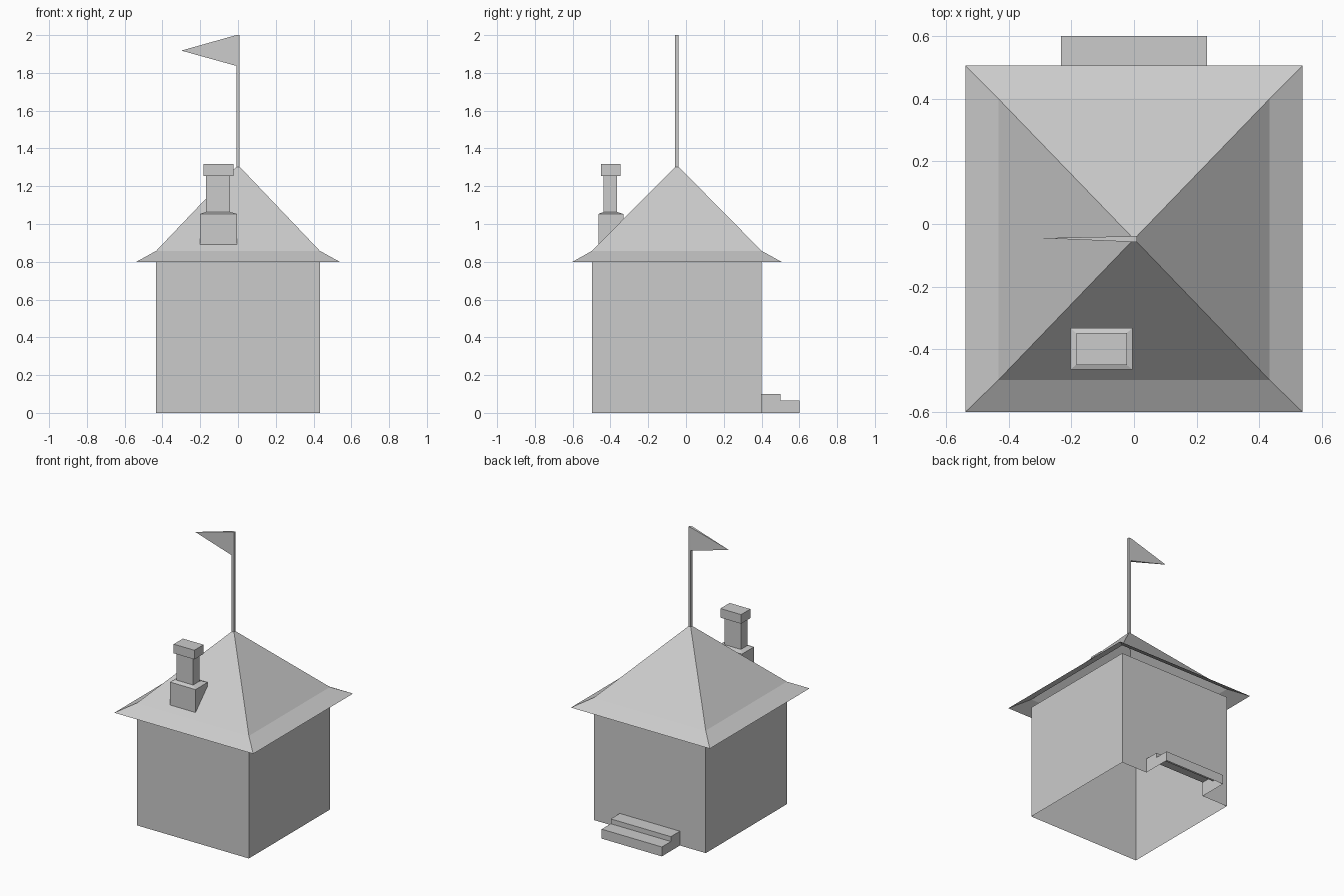
import bpy

if "Cube" in bpy.data.objects:
    bpy.data.objects.remove(bpy.data.objects["Cube"])


def add_mesh(name, verts, faces):
    mesh = bpy.data.meshes.new(name)
    mesh.from_pydata(verts, [], faces)
    mesh.update()
    obj = bpy.data.objects.new(name, mesh)
    bpy.context.collection.objects.link(obj)
    return obj


def ring(x0, x1, y0, y1, z_front, z_back=None):
    """Rectangle seen from above, optionally tilted front to back."""
    zb = z_front if z_back is None else z_back
    return [(x0, y0, z_front), (x1, y0, z_front), (x1, y1, zb), (x0, y1, zb)]


def loft(name, rings, bottom=False, top=False):
    """Skin four-sided rings from the lowest to the highest."""
    verts = [p for r in rings for p in r]
    faces = []
    for k in range(len(rings) - 1):
        a, b = 4 * k, 4 * k + 4
        for i in range(4):
            j = (i + 1) % 4
            faces.append((a + i, a + j, b + j, b + i))
    if bottom:
        faces.append((3, 2, 1, 0))
    if top:
        n = len(verts)
        faces.append((n - 4, n - 3, n - 2, n - 1))
    return add_mesh(name, verts, faces)


W = 0.433                    # half width of the house
FRONT, BACK = -0.498, 0.40   # wall planes
EAVE = 0.80
SX = 0.233                   # half width of the steps
PX, PY, PR = 0.0, -0.048, 0.009   # flagpole centre and half thickness

# Walls: open top and bottom, back wall notched behind the steps
base = ring(-W, W, FRONT, BACK, 0) + ring(-W, W, FRONT, BACK, EAVE)
notch = [(SX, BACK, 0), (SX, BACK, 0.10), (-SX, BACK, 0.10), (-SX, BACK, 0)]
add_mesh("walls", base + notch, [
    (0, 1, 5, 4),
    (1, 2, 6, 5),
    (3, 0, 4, 7),
    (2, 8, 9, 10, 11, 3, 7, 6),
])

# Roof: open shell with flared eaves
loft("roof", [
    ring(-0.538, 0.538, -0.60, 0.505, EAVE),
    ring(-W, W, FRONT, BACK, 0.858),
    ring(PX - PR, PX + PR, PY - PR, PY + PR, 1.303),
])

# Back steps: profile swept across x, open underneath and towards the house
profile = [(0.40, 0.10), (0.50, 0.10), (0.50, 0.066), (0.60, 0.066), (0.60, 0.0)]
n = len(profile)
verts = [(x, y, z) for x in (-SX, SX) for y, z in profile]
verts += [(-SX, BACK, 0), (SX, BACK, 0)]
faces = [(i, n + i, n + i + 1, i + 1) for i in range(n - 1)]
faces.append((2 * n,) + tuple(range(n)))
faces.append(tuple(range(2 * n - 1, n - 1, -1)) + (2 * n + 1,))
add_mesh("back_steps", verts, faces)

# Chimney: base cut to the roof slope, narrow shaft, cap
loft("chimney", [
    ring(-0.202, -0.004, -0.464, -0.331, 0.89, 1.025),
    ring(-0.202, -0.004, -0.464, -0.331, 1.053),
    ring(-0.170, -0.043, -0.436, -0.365, 1.064),
    ring(-0.170, -0.043, -0.436, -0.365, 1.254),
    ring(-0.183, -0.023, -0.450, -0.348, 1.254),
    ring(-0.183, -0.023, -0.450, -0.348, 1.318),
], top=True)

# Flagpole
loft("flagpole", [
    ring(PX - PR, PX + PR, PY - PR, PY + PR, z) for z in (1.30, 2.0)
], top=True)

# Pennant: wedge tapering to a point
add_mesh("flag", [
    (PX - PR, PY - PR, 1.837), (PX - PR, PY + PR, 1.837),
    (PX - PR, PY + PR, 2.0), (PX - PR, PY - PR, 2.0),
    (-0.30, PY + 0.003, 1.918),
], [(0, 3, 4), (1, 0, 4), (2, 1, 4), (3, 2, 4)])
